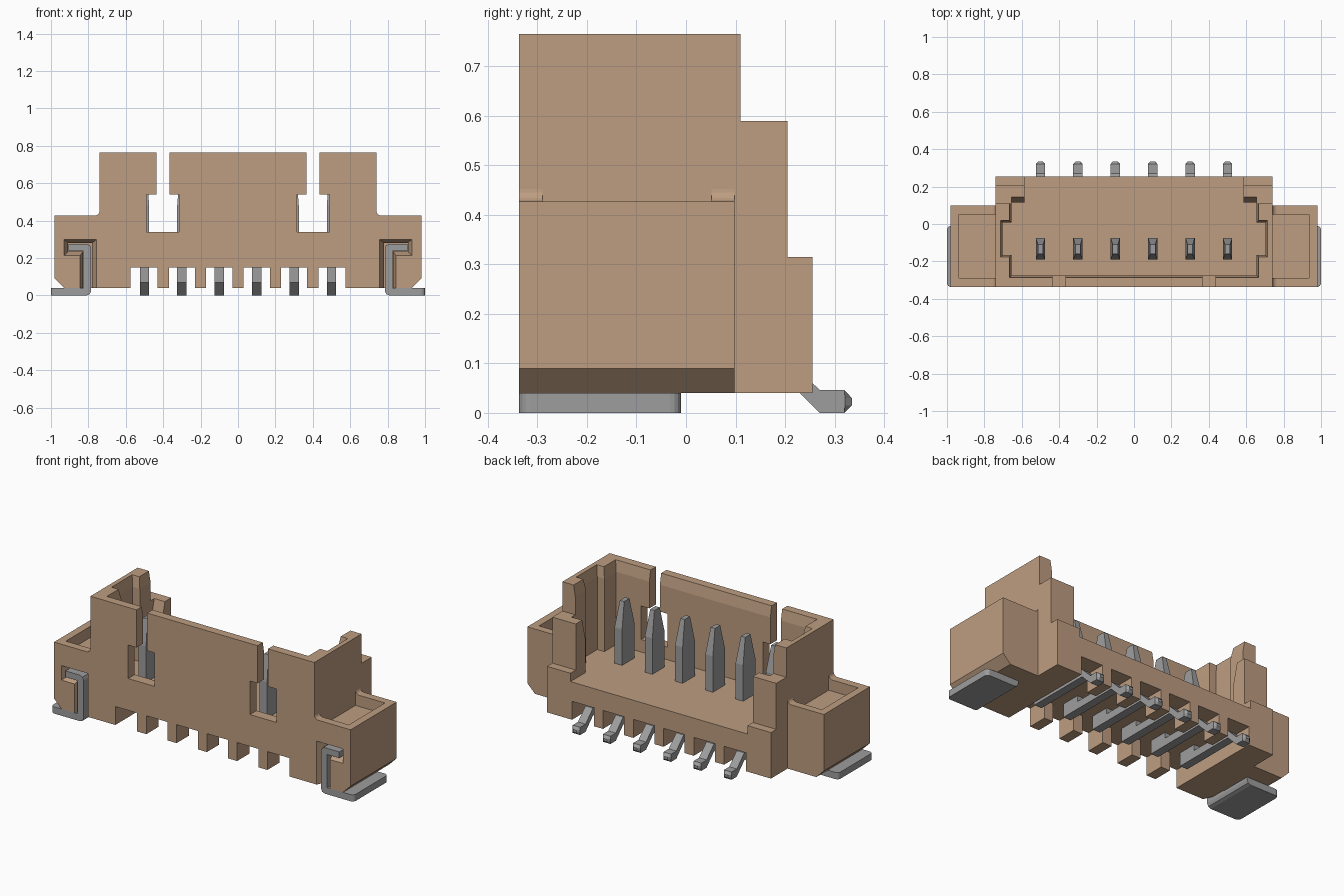
import bpy, bmesh, math

old = bpy.data.objects.get("Cube")
if old:
    bpy.data.objects.remove(old, do_unlink=True)


def material(name, colour):
    m = bpy.data.materials.new(name)
    m.use_nodes = True
    m.diffuse_color = colour
    m.node_tree.nodes["Principled BSDF"].inputs["Base Color"].default_value = colour
    return m


TAN = material("tan plastic", (0.515, 0.34, 0.22, 1))
GREY = material("grey metal", (0.34, 0.34, 0.34, 1))


def loft(name, loops, mat, side=1, round_corner=None):
    """Solid through matching closed loops; side=-1 mirrors it across x."""
    bm = bmesh.new()
    rings = [[bm.verts.new((side * x, y, z)) for x, y, z in loop] for loop in loops]
    n = len(rings[0])
    bm.faces.new(rings[0])
    bm.faces.new(rings[-1])
    for a, b in zip(rings, rings[1:]):
        for i in range(n):
            j = (i + 1) % n
            bm.faces.new((a[i], a[j], b[j], b[i]))
    if round_corner:
        # Round the upright edges at the outermost x
        edges = [e for e in bm.edges if all(abs(v.co.x) > 0.99 for v in e.verts)
                 and abs(e.verts[0].co.z - e.verts[1].co.z) > 0.01]
        bmesh.ops.bevel(bm, geom=edges, offset=round_corner, segments=4,
                        affect='EDGES', profile=0.5)
    bmesh.ops.recalc_face_normals(bm, faces=bm.faces[:])
    mesh = bpy.data.meshes.new(name)
    bm.to_mesh(mesh)
    bm.free()
    mesh.materials.append(mat)
    ob = bpy.data.objects.new(name, mesh)
    bpy.context.collection.objects.link(ob)
    return ob


def prism(name, pts, axis, a, b, mat=TAN, **kw):
    """Profile in the two other axes, extruded along axis from a to b."""
    place = {'x': lambda p, t: (t, p[0], p[1]),
             'y': lambda p, t: (p[0], t, p[1]),
             'z': lambda p, t: (p[0], p[1], t)}[axis]
    return loft(name, [[place(p, t) for p in pts] for t in (a, b)], mat, **kw)


def rect(a0, a1, b0, b1):
    return [(a0, b0), (a1, b0), (a1, b1), (a0, b1)]


def box(name, x, y, z, mat=TAN, **kw):
    return prism(name, rect(*x, *y), 'z', *z, mat, **kw)


def cut(ob, cutter):
    mod = ob.modifiers.new("cut", 'BOOLEAN')
    mod.operation = 'DIFFERENCE'
    mod.solver = 'EXACT'
    mod.object = cutter
    deps = bpy.context.evaluated_depsgraph_get()
    mesh = bpy.data.meshes.new_from_object(ob.evaluated_get(deps))
    ob.modifiers.clear()
    ob.data = mesh
    bpy.data.objects.remove(cutter, do_unlink=True)


FRONT, BACK, LOW, TOP = -0.337, 0.255, 0.04, 0.765
DECK, FLOOR, LEAD_IN, EAR_TOP, EAR_BACK = 0.15, 0.265, 0.70, 0.427, 0.098

# Front wall with two T-shaped latch windows and a sloped inner lip
half = [(0.74, DECK), (0.74, TOP), (0.435, TOP), (0.435, 0.54), (0.49, 0.54),
        (0.49, 0.34), (0.315, 0.34), (0.315, 0.54), (0.365, 0.54), (0.365, TOP)]
wall = half + [(-x, z) for x, z in reversed(half)]
loft("front_wall", [[(x, FRONT, z) for x, z in wall],
                    [(x, -0.287, z) for x, z in wall],
                    [(x, -0.275, LEAD_IN if z == TOP else z) for x, z in wall]], TAN)

# Socket floor and comb teeth below it
box("socket_floor", (-0.739, 0.739), (FRONT + 0.001, BACK), (DECK, FLOOR))
for i in range(-2, 3):
    x = (i * 0.2 - 0.03, i * 0.2 + 0.03)
    box("front_tooth", x, (FRONT, -0.22), (LOW, DECK))
    box("back_tooth", x, (0.13, BACK), (LOW, DECK))

for side in (1, -1):
    # End block, side wall with a key groove, stepped back post
    box("end_block", (0.575, 0.74), (FRONT, BACK), (LOW, DECK), side=side)
    loops = []
    for z, d in ((DECK, 0), (LEAD_IN, 0), (TOP, 0.011)):
        rim, groove = 0.655 + d, 0.702 + d
        loops.append([(0.74, -0.287, z), (0.74, 0.11, z), (rim, 0.11, z),
                      (rim, 0.008 + d, z), (groove, 0.008 + d, z), (groove, -0.165 - d, z),
                      (rim, -0.165 - d, z), (rim, -0.287, z)])
    loft("side_wall", loops, TAN, side)
    prism("back_post", [(0.74, 0.11), (0.74, 0.205), (0.585, 0.205), (0.585, 0.145),
                        (0.655, 0.145), (0.655, 0.11)], 'z', DECK, 0.59, side=side)
    prism("post_lead_in", [(0.145, 0.59), (0.115, 0.47), (0.115, DECK), (0.145, DECK)],
          'x', 0.585, 0.655, side=side)
    box("post_step", (0.585, 0.74), (0.145, BACK), (DECK, 0.315), side=side)

    # Ear with top pocket and a flared slot for the solder tab
    ear = prism("ear", [(0.74, LOW), (0.93, LOW), (0.98, 0.09), (0.98, EAR_TOP),
                        (0.74, EAR_TOP)], 'y', FRONT, EAR_BACK, side=side)
    cut(ear, box("pocket_cutter", (0.70, 0.935), (-0.29, 0.052), (0.36, 0.5), side=side))
    outer = [(0.755, 0.02), (0.755, 0.30), (0.93, 0.30), (0.93, 0.212),
             (0.845, 0.212), (0.845, 0.02)]
    inner = [(0.78, 0.02), (0.78, 0.28), (0.908, 0.28), (0.908, 0.235),
             (0.828, 0.235), (0.828, 0.02)]
    cut(ear, loft("slot_cutter", [[(x, FRONT - 0.002, z) for x, z in outer],
                                  [(x, -0.285, z) for x, z in inner],
                                  [(x, -0.2, z) for x, z in inner]], TAN, side))

    # Small fillets where the ear rims meet the side wall
    r = 0.025
    arc = [(0.74 + r - r * math.sin(t), EAR_TOP + r - r * math.cos(t))
           for t in (k * math.pi / 12 for k in range(7))]
    for y0, y1 in ((FRONT, -0.29), (0.052, EAR_BACK)):
        prism("rim_fillet", [(0.74, EAR_TOP)] + arc, 'y', y0, y1, side=side)

    # Bent solder tab with rounded foot corners
    prism("solder_tab", [(0.905, 0.275), (0.81, 0.275), (0.792, 0.268), (0.785, 0.25),
                         (0.785, 0.025), (0.792, 0.007), (0.81, 0), (1, 0), (1, LOW),
                         (0.825, LOW), (0.825, 0.238), (0.905, 0.238)],
          'y', FRONT, -0.01, GREY, side=side, round_corner=0.022)

# Six contacts: bent lead with a chamfered tip, plus tapered blade
lead = [(-0.19, 0.07), (0.20, 0.07), (0.27, 0), (0.32, 0), (0.335, 0.015),
        (0.335, 0.03), (0.32, 0.046), (0.27, 0.046), (0.20, 0.115), (-0.19, 0.115)]
for i in range(6):
    cx = -0.5 + 0.2 * i
    loft("contact_lead", [[(cx + dx, min(y, reach), z) for y, z in lead]
                          for dx, reach in ((-0.025, 0.321), (-0.012, 0.335),
                                            (0.012, 0.335), (0.025, 0.321))], GREY)
    sections = [(0.025, -0.19, -0.075, 0.07), (0.025, -0.19, -0.075, 0.48),
                (0.014, -0.16, -0.11, 0.63)]
    loft("contact_blade", [[(x, y, z) for x, y in rect(cx - w, cx + w, y0, y1)]
                           for w, y0, y1, z in sections], GREY)
